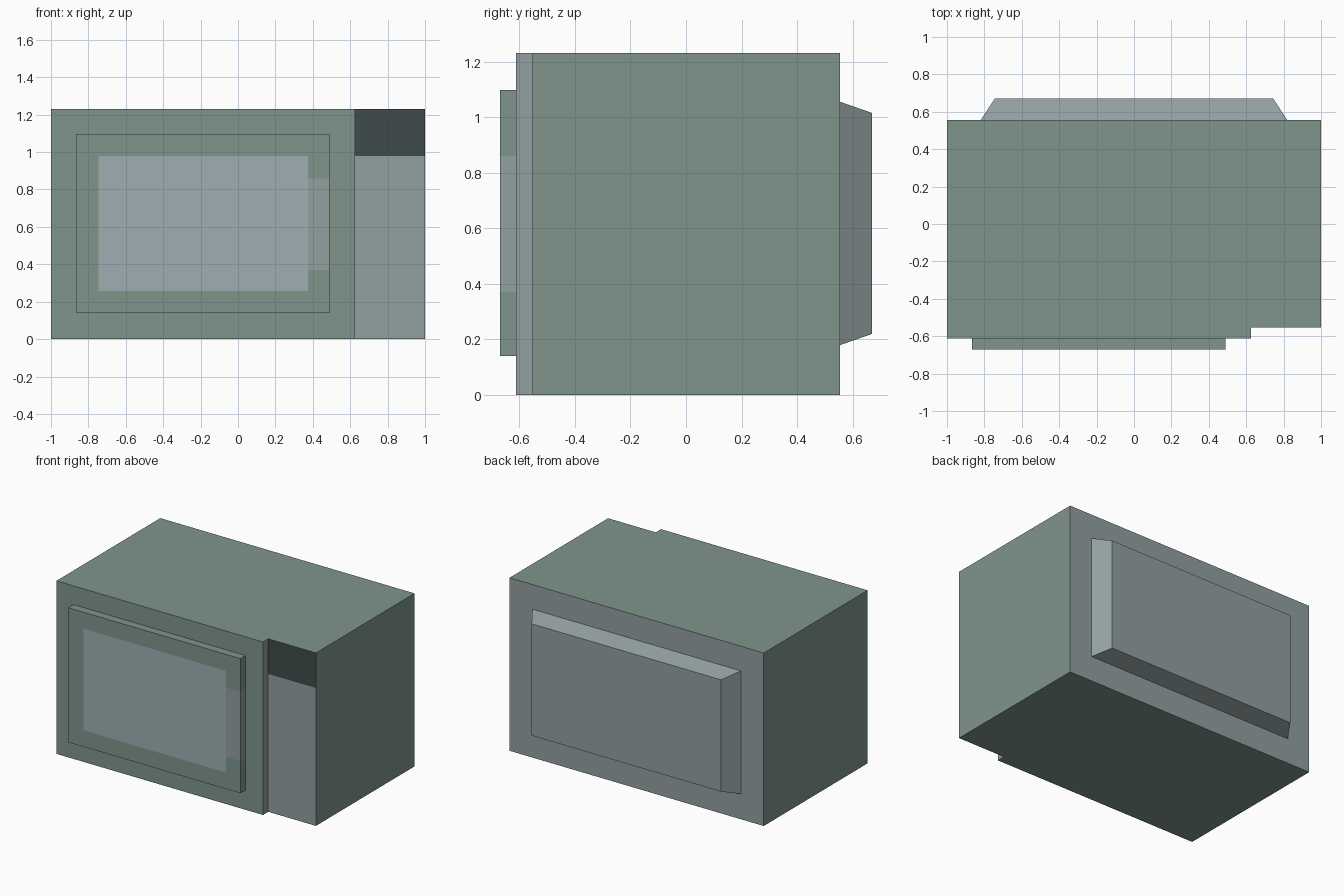
import bpy, bmesh
from mathutils import Vector

if "Cube" in bpy.data.objects:
    bpy.data.objects.remove(bpy.data.objects["Cube"])


def material(name, rgb):
    m = bpy.data.materials.new(name)
    m.diffuse_color = (*rgb, 1)
    m.use_nodes = True
    m.node_tree.nodes["Principled BSDF"].inputs["Base Color"].default_value = m.diffuse_color
    return m


GREEN, GREY, GLASS, DARK = range(4)
mats = [material("casing_green", (0.21, 0.30, 0.26)),
        material("panel_grey", (0.29, 0.35, 0.355)),
        material("window_glass", (0.34, 0.43, 0.455)),
        material("display_dark", (0.05, 0.07, 0.072))]


def prism(profile, z0, z1):
    """Extrude an x-y outline from z0 up to z1."""
    bm = bmesh.new()
    face = bm.faces.new([bm.verts.new((x, y, z0)) for x, y in profile])
    top = bmesh.ops.extrude_face_region(bm, geom=[face])["geom"]
    bmesh.ops.translate(bm, vec=(0, 0, z1 - z0),
                        verts=[v for v in top if isinstance(v, bmesh.types.BMVert)])
    bmesh.ops.recalc_face_normals(bm, faces=bm.faces)
    return bm


def cut(bm, axis, values):
    """Split the mesh along planes so colour areas get their own faces."""
    no = Vector((0, 0, 0))
    no[axis] = 1
    for v in values:
        bmesh.ops.bisect_plane(bm, geom=bm.verts[:] + bm.edges[:] + bm.faces[:],
                               plane_co=no * v, plane_no=no)


def finish(name, bm, paint, hidden=None):
    """Drop the hidden contact face, colour each face and make the object."""
    bm.normal_update()
    if hidden:
        bmesh.ops.delete(bm, context="FACES",
                         geom=[f for f in bm.faces if f.normal.dot(Vector(hidden)) > 0.99])
    for f in bm.faces:
        f.material_index = paint(f.calc_center_median(), f.normal)
    me = bpy.data.meshes.new(name)
    bm.to_mesh(me)
    bm.free()
    for m in mats:
        me.materials.append(m)
    ob = bpy.data.objects.new(name, me)
    bpy.context.collection.objects.link(ob)
    return ob


# Casing: box with the control side stepped back from the door side
def paint_casing(c, n):
    if n.y > 0.9:
        return GREY
    if n.y < -0.9 and c.x > 0.625:
        return DARK if c.z > 0.98 else GREY
    if n.x > 0.9 and c.x < 0.9:
        return GREY
    return GREEN


casing = prism([(-1, -0.612), (0.625, -0.612), (0.625, -0.553),
                (1, -0.553), (1, 0.555), (-1, 0.555)], 0, 1.23)
cut(casing, 2, [0.98])
finish("casing", casing, paint_casing)


# Raised door with flush window and grip area
def paint_door(c, n):
    if n.y < -0.9 and -0.745 < c.x < 0.375 and 0.257 < c.z < 0.98:
        return GLASS
    if abs(n.z) < 0.5 and c.x > 0.375 and 0.37 < c.z < 0.86:
        return GREY
    return GREEN


door = prism([(-0.865, -0.67), (0.488, -0.67), (0.488, -0.612), (-0.865, -0.612)], 0.14, 1.097)
cut(door, 0, [-0.745, 0.375])
cut(door, 2, [0.257, 0.37, 0.86, 0.98])
finish("door", door, paint_door, hidden=(0, 1, 0))

# Tapered rear housing
rear = prism([(-0.82, 0.555), (0.82, 0.555), (0.745, 0.67), (-0.745, 0.67)], 0.18, 1.055)
for v in rear.verts:
    if v.co.y > 0.6:
        v.co.z += 0.04 if v.co.z < 0.6 else -0.04
finish("rear_housing", rear, lambda c, n: GREY, hidden=(0, -1, 0))
